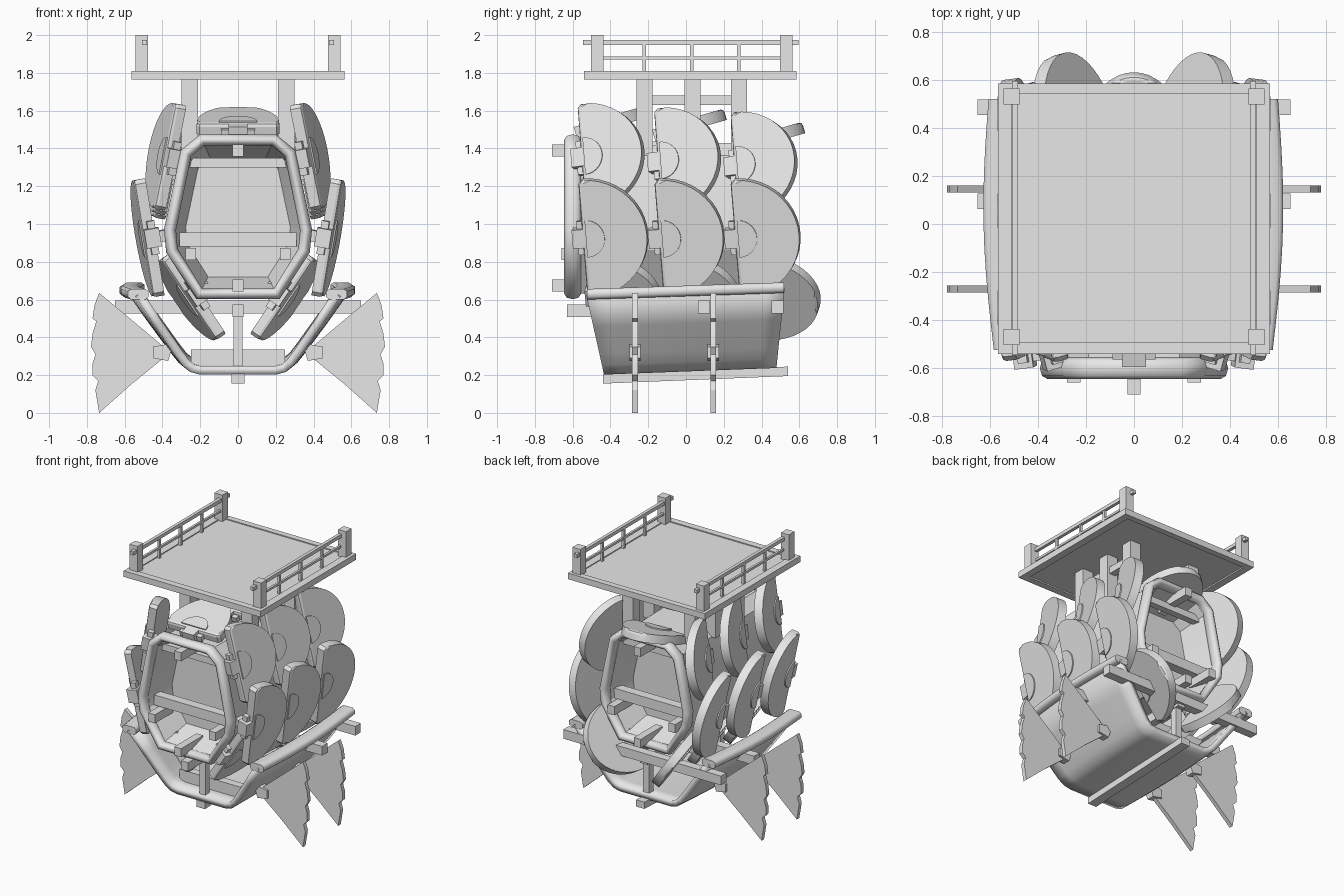
import bpy, bmesh, math
from mathutils import Vector

if "Cube" in bpy.data.objects:
    bpy.data.objects.remove(bpy.data.objects["Cube"])

grey = bpy.data.materials.new("plain_grey")
grey.diffuse_color = (0.8, 0.8, 0.8, 1)
grey.use_nodes = True
grey.node_tree.nodes["Principled BSDF"].inputs["Base Color"].default_value = grey.diffuse_color


def add(name, bm):
    bmesh.ops.recalc_face_normals(bm, faces=bm.faces)
    me = bpy.data.meshes.new(name)
    bm.to_mesh(me)
    bm.free()
    me.materials.append(grey)
    ob = bpy.data.objects.new(name, me)
    bpy.context.collection.objects.link(ob)
    return ob


def box(name, x0, x1, y0, y1, z0, z1, rise=0):
    """Axis-aligned box; rise lifts its back end."""
    bm = bmesh.new()
    bmesh.ops.create_cube(bm, size=1)
    for v in bm.verts:
        x, y, z = v.co + Vector((0.5, 0.5, 0.5))
        v.co = (x0 + x * (x1 - x0), y0 + y * (y1 - y0), z0 + z * (z1 - z0) + rise * y)
    return add(name, bm)


def prism(name, pts, origin, u, v, n, depth, bevel=0):
    """Extrude a flat profile in frame u, v along n, optionally rounding its far rim."""
    bm = bmesh.new()
    base = [bm.verts.new(origin + u * a + v * b) for a, b in pts]
    far = [bm.verts.new(p.co + n * depth) for p in base]
    bm.faces.new(base[::-1])
    top = bm.faces.new(far)
    k = len(pts)
    for i in range(k):
        bm.faces.new((base[i], base[(i + 1) % k], far[(i + 1) % k], far[i]))
    if bevel:
        bmesh.ops.bevel(bm, geom=list(top.edges), offset=bevel, segments=2,
                        profile=0.5, affect='EDGES')
    return add(name, bm)


def loft(name, rings, closed=True, cap=False):
    bm = bmesh.new()
    vs = [[bm.verts.new(p) for p in r] for r in rings]
    k = len(rings[0])
    for a, b in zip(vs, vs[1:]):
        for i in range(k if closed else k - 1):
            j = (i + 1) % k
            bm.faces.new((a[i], a[j], b[j], b[i]))
    if cap:
        bm.faces.new(vs[0])
        bm.faces.new(vs[-1])
    return add(name, bm)


def tube(name, pts, rad):
    cu = bpy.data.curves.new(name, 'CURVE')
    cu.dimensions = '3D'
    cu.bevel_depth = rad
    cu.bevel_resolution = 2
    sp = cu.splines.new('POLY')
    sp.points.add(len(pts) - 1)
    for p, c in zip(sp.points, pts):
        p.co = (*c, 1)
    sp.use_cyclic_u = True
    cu.materials.append(grey)
    ob = bpy.data.objects.new(name, cu)
    bpy.context.collection.objects.link(ob)
    return ob


# Upper deck with border, corner posts and side railings
box("deck_floor", -0.52, 0.52, -0.5, 0.55, 1.775, 1.803)
for s in (-1, 1):
    box("deck_side_border", *sorted((s * 0.51, s * 0.565)), -0.54, 0.585, 1.765, 1.81)
    for y in (-0.47, 0.53):
        box("deck_post", s * 0.51 - 0.033, s * 0.51 + 0.033, y - 0.033, y + 0.033, 1.8, 2.0)
    x = s * 0.495
    box("top_rail", x - 0.012, x + 0.012, -0.545, 0.595, 1.948, 1.974)
    box("middle_rail", x - 0.008, x + 0.008, -0.47, 0.53, 1.872, 1.888)
    for y in (-0.22, 0.03, 0.28):
        box("baluster", x - 0.009, x + 0.009, y - 0.009, y + 0.009, 1.8, 1.955)
    # Supports under the deck
    for y in (-0.22, 0.035, 0.28):
        box("deck_support", s * 0.255 - 0.044, s * 0.255 + 0.044, y - 0.042, y + 0.042, 1.36, 1.78)
    box("support_beam", s * 0.255 - 0.025, s * 0.255 + 0.025, -0.22, 0.28, 1.63, 1.68)
box("deck_front_border", -0.51, 0.51, -0.54, -0.49, 1.765, 1.81)
box("deck_back_border", -0.51, 0.51, 0.54, 0.585, 1.765, 1.81)

# Ten-sided cabin, hollow at both ends, with a thick rim on each opening
half = [(0.19, 1.445), (0.275, 1.375), (0.36, 0.97), (0.35, 0.86), (0.205, 0.63)]
outline = half + [(-x, z) for x, z in half[::-1]]
BACK = 0.465


def section(y, k):
    return [Vector((x * k, y, 1.02 + (z - 1.02) * k)) for x, z in outline]


loft("cabin_shell", [section(-0.6, 1), section(BACK, 0.95)])
for s, y, k in ((-1, -0.6, 1), (1, BACK, 0.95)):
    deep = y - s * 0.22
    loft("cabin_recess", [section(y, 0.95 * k), section(deep, 0.77 * k)])
    prism("cabin_bulkhead", [(x * 0.78 * k, (z - 1.02) * 0.78 * k) for x, z in outline],
          Vector((0, deep, 1.02)), Vector((1, 0, 0)), Vector((0, 0, 1)),
          Vector((0, -s, 0)), 0.02)
    rim = tube("cabin_rim", [(p.x, 0, p.z) for p in section(0, k)], 0.032)
    rim.scale.y = 1.4
    rim.location.y = y
    yc = y - s * 0.09
    box("cabin_low_beam", -0.31, 0.31, yc - 0.035, yc + 0.035, 0.88, 0.955)
    box("cabin_high_beam", -0.26, 0.26, yc - 0.025, yc + 0.025, 1.3, 1.35)
    for x, z in ((0, 1.39), (0, 0.675), (-0.25, 0.842), (0.25, 0.842)):
        end = y + s * (0.11 if x == 0 else 0.06)
        z = 1.02 + (z - 1.02) * k
        box("beam_end", x - 0.028, x + 0.028, *sorted((end, y - s * 0.15)), z - 0.032, z + 0.032)


# Overlapping half-round scales on hinges
def scale(name, x, y, z, angle, flare, length, height, twist=0.08):
    a = math.radians(angle)
    f = math.radians(flare)
    n0 = Vector((math.cos(a), 0, math.sin(a)))
    t = Vector((-math.sin(a), 0, math.cos(a)))
    if n0.x < -0.001:
        t = -t
    Y = Vector((0, 1, 0))
    u0 = Y * math.cos(f) + n0 * math.sin(f)
    n = n0 * math.cos(f) - Y * math.sin(f)
    u = u0 * math.cos(twist) + t * math.sin(twist)
    v = t * math.cos(twist) - u0 * math.sin(twist)
    o = Vector((x, y, z))

    def arc(r, h, k):
        th = [math.pi * (i / k - 0.5) for i in range(k + 1)]
        return [(r * max(math.cos(q), 0) + 0.02, h * math.sin(q)) for q in th]
    prism(name, [(0, -height * 0.93)] + arc(length - 0.02, height, 22) + [(0, height * 0.93)],
          o - n * 0.034, u, v, n, 0.062, 0.018)
    prism(name + "_hub", arc(0.1, 0.1, 14), o, u, v, n, 0.036)

    def rect(a0, a1, h):
        return [(a0, -h), (a1, -h), (a1, h), (a0, h)]
    prism(name + "_hinge", rect(-0.055, 0.03, 0.05), o - n * 0.055, u, v, n, 0.08)
    prism(name + "_hinge_pin", rect(-0.03, 0.01, 0.09), o - n * 0.04, u, v, n, 0.04)
    prism(name + "_arm", rect(-0.03, 0.03, 0.03), o - n * 0.1, u, v, n, 0.1)


for i in range(3):
    for s in (-1, 1):
        def side(name, x, y, z, ang, *rest, s=s):
            scale(name, s * x, y, z, ang if s > 0 else 180 - ang, *rest)
        side("upper_scale", 0.36, -0.55 + 0.405 * i, 1.352 - 0.023 * i, 10, 16, 0.335, 0.285)
        side("middle_scale", 0.472, -0.545 + 0.403 * i, 0.925, -10, 7, 0.345, 0.315)
        side("lower_scale", 0.235, -0.475 + 0.42 * i, 0.615, -35, 12, 0.35, 0.26)
    scale("top_scale", 0, -0.535 + 0.415 * i, (1.505, 1.49, 1.42)[i], 90, 16, 0.34, 0.22, 0)

# Open boat hull with slanted ends
hull_half = [(1.0, 0.63), (0.8, 0.47), (0.61, 0.325), (0.53, 0.268), (0.46, 0.236), (0.38, 0.225)]
profile = hull_half + [(-x, z) for x, z in hull_half[::-1]]


def hull_section(k):
    w = 0.525 + 0.022 * k + 0.032 * math.sin(math.pi * k)
    r = []
    for x, z in profile:
        h = (z - 0.225) / 0.405
        y0, y1 = -0.435 - 0.09 * h, 0.478 + 0.042 * h
        r.append(Vector((x * w, y0 + (y1 - y0) * k, z + 0.035 * k)))
    return r


hull = loft("hull", [hull_section(i / 10) for i in range(11)], closed=False)
mod = hull.modifiers.new("thickness", 'SOLIDIFY')
mod.thickness = 0.045
mod.offset = 0
for s in (0, -1):
    rings = []
    for i in range(11):
        c = hull_section(i / 10)[s]
        rings.append([c + Vector((a, 0, b)) for a, b in
                      ((-0.058, -0.016), (-0.04, -0.03), (0.035, -0.03), (0.052, -0.016),
                       (0.052, 0.014), (0.035, 0.026), (-0.04, 0.026), (-0.058, 0.014))])
    loft("gunwale", rings, cap=True)

# Keel, posts and beams inside the hull
box("keel", -0.035, 0.035, -0.44, 0.54, 0.155, 0.205, 0.04)
box("bow_post", -0.025, 0.025, -0.42, -0.37, 0.2, 0.56)
box("stern_post", -0.025, 0.025, 0.42, 0.47, 0.22, 0.56)
box("centre_beam", -0.03, 0.03, -0.63, 0.5, 0.507, 0.573)
box("hull_thwart", -0.25, 0.25, -0.33, -0.27, 0.25, 0.335)
for y in (0.095, 0.485):
    box("cross_beam", -0.65, 0.65, y - 0.032, y + 0.032, 0.527, 0.595)

# Side fins with a ragged outer edge, and their mounts
fin = [(0.37, 0.33), (0.56, 0.49), (0.735, 0.635), (0.76, 0.57), (0.77, 0.5), (0.75, 0.485),
       (0.77, 0.42), (0.778, 0.35), (0.755, 0.31), (0.77, 0.26), (0.77, 0.2), (0.74, 0.17),
       (0.755, 0.12), (0.735, 0.0), (0.56, 0.155), (0.37, 0.31)]
mount = [(0.34, 0.37), (0.45, 0.35), (0.45, 0.29), (0.37, 0.275)]
for s in (-1, 1):
    for y in (-0.27, 0.145):
        for name, pts, d in (("side_fin", fin, 0.03), ("fin_mount", mount, 0.06)):
            prism(name, pts, Vector((0, y - d / 2, 0)), Vector((s, 0, 0)),
                  Vector((0, 0, 1)), Vector((0, 1, 0)), d)

# Smooth shading with crisp edges; the hull and gunwales are softer
for soft, angle in ((False, 18), (True, 60)):
    for ob in bpy.context.scene.objects:
        ob.select_set(ob.type == 'MESH' and ob.name.startswith(("hull", "gunwale")) == soft)
    bpy.context.view_layer.objects.active = bpy.context.selected_objects[0]
    bpy.ops.object.shade_smooth_by_angle(angle=math.radians(angle))
